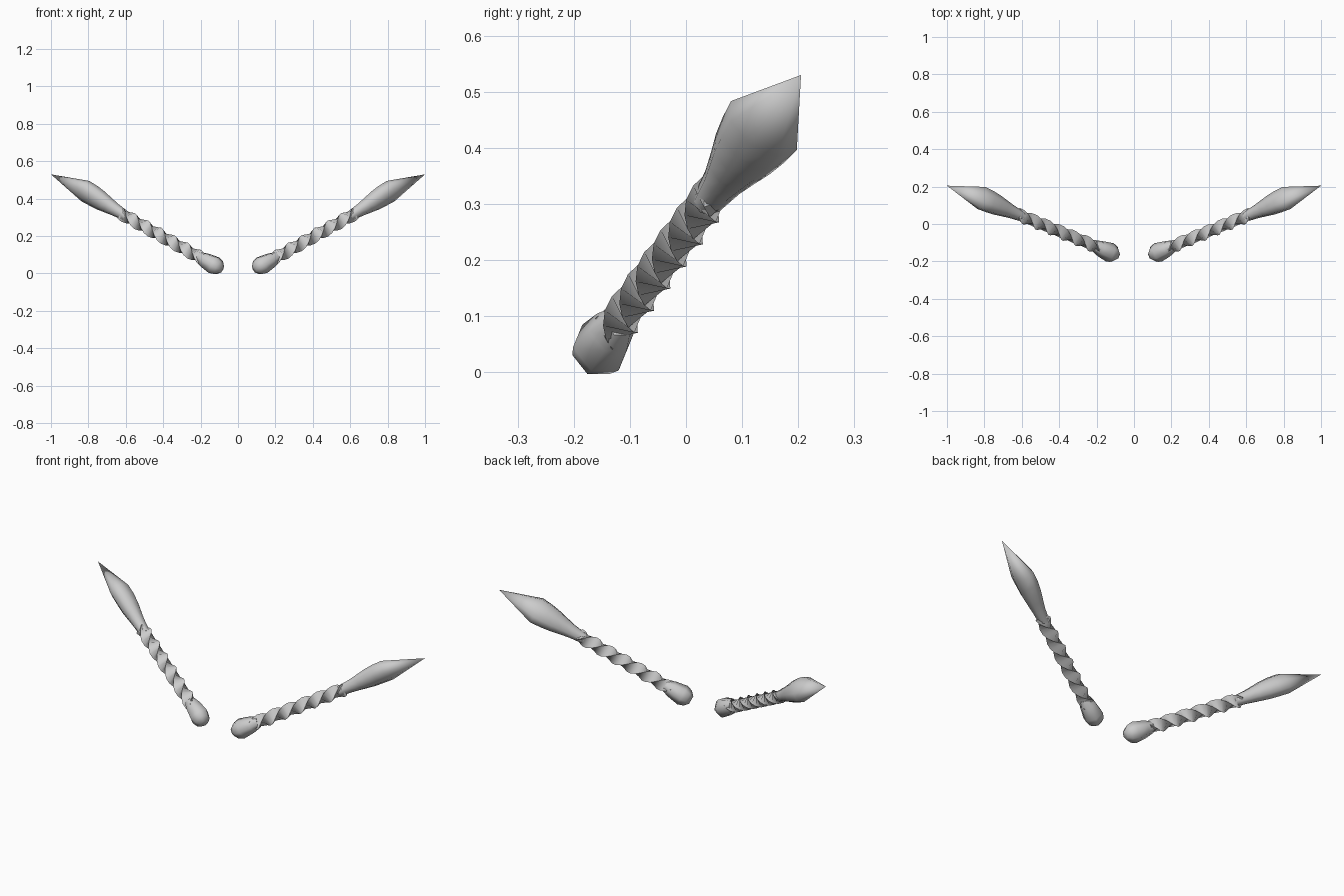
import bpy, bmesh
from math import sin, cos, radians, tau
from mathutils import Vector

if "Cube" in bpy.data.objects:
    bpy.data.objects.remove(bpy.data.objects["Cube"])

# Axis of the right-hand piece: s is the distance back from the pointed tip
TIP = Vector((1.0, 0.205, 0.53))
D = Vector((0.822, 0.337, 0.458)).normalized()
E = Vector((0, -0.8, 0.6))
E = (E - D * E.dot(D)).normalized()
F = D.cross(E)


def ring(s, ra, rb, sides, phase=0.0, shift=0.0):
    """Cross-section at distance s, pushed away from F by shift."""
    pts = []
    for i in range(sides):
        a = phase + tau * i / sides
        pts.append(TIP - D * s + E * (ra * cos(a)) + F * (rb * sin(a) - shift))
    return pts


def loft(name, rings, tip=None, angle=40):
    """Skin rings together, close both ends and mirror the part across x."""
    bm = bmesh.new()
    loops = [[bm.verts.new(p) for p in r] for r in rings]
    n = len(loops[0])
    for a, b in zip(loops, loops[1:]):
        for i in range(n):
            bm.faces.new((a[i], a[(i + 1) % n], b[(i + 1) % n], b[i]))
    bm.faces.new(loops[0])
    if tip is None:
        bm.faces.new(loops[-1])
    else:
        v = bm.verts.new(tip)
        for i in range(n):
            bm.faces.new((loops[-1][i], loops[-1][(i + 1) % n], v))
    bmesh.ops.recalc_face_normals(bm, faces=bm.faces)
    me = bpy.data.meshes.new(name)
    bm.to_mesh(me)
    bm.free()
    ob = bpy.data.objects.new(name, me)
    bpy.context.collection.objects.link(ob)
    bpy.ops.object.select_all(action='DESELECT')
    ob.select_set(True)
    bpy.context.view_layer.objects.active = ob
    bpy.ops.object.shade_smooth_by_angle(angle=radians(angle))
    ob.modifiers.new("mirror", 'MIRROR').use_mirror_merge = False
    return ob


# Rounded six-sided knob at the inner end
knob = [(1.11, 0.022), (1.09, 0.043), (1.06, 0.053), (1.0, 0.043), (0.96, 0.030)]
loft("base_knob", [ring(s, r, r, 6, radians(-138)) for s, r in knob], angle=60)

# Twisted three-edged shaft, a third of a turn every 0.086
STEP = 0.086 / 4
shaft = []
for k in range(26):
    s = 0.996 - k * STEP
    shaft.append(ring(s, 0.038, 0.038, 3, (s - 0.91) / 0.086 * tau / 3))
loft("twisted_shaft", shaft)

# Pointed bud at the outer end: distance, radius, sideways shift
bud = [(0.495, 0.027, 0), (0.42, 0.037, 0.003), (0.37, 0.048, 0.006),
       (0.32, 0.060, 0.009), (0.27, 0.068, 0.012), (0.215, 0.073, 0.013)]
loft("pointed_bud",
     [ring(s, r, r * (1 - 1.5 * max(0, s and 0.5 - s)
                      * 0.7), 8, 0, sh) for s, r, sh in bud],
     tip=TIP, angle=60)
